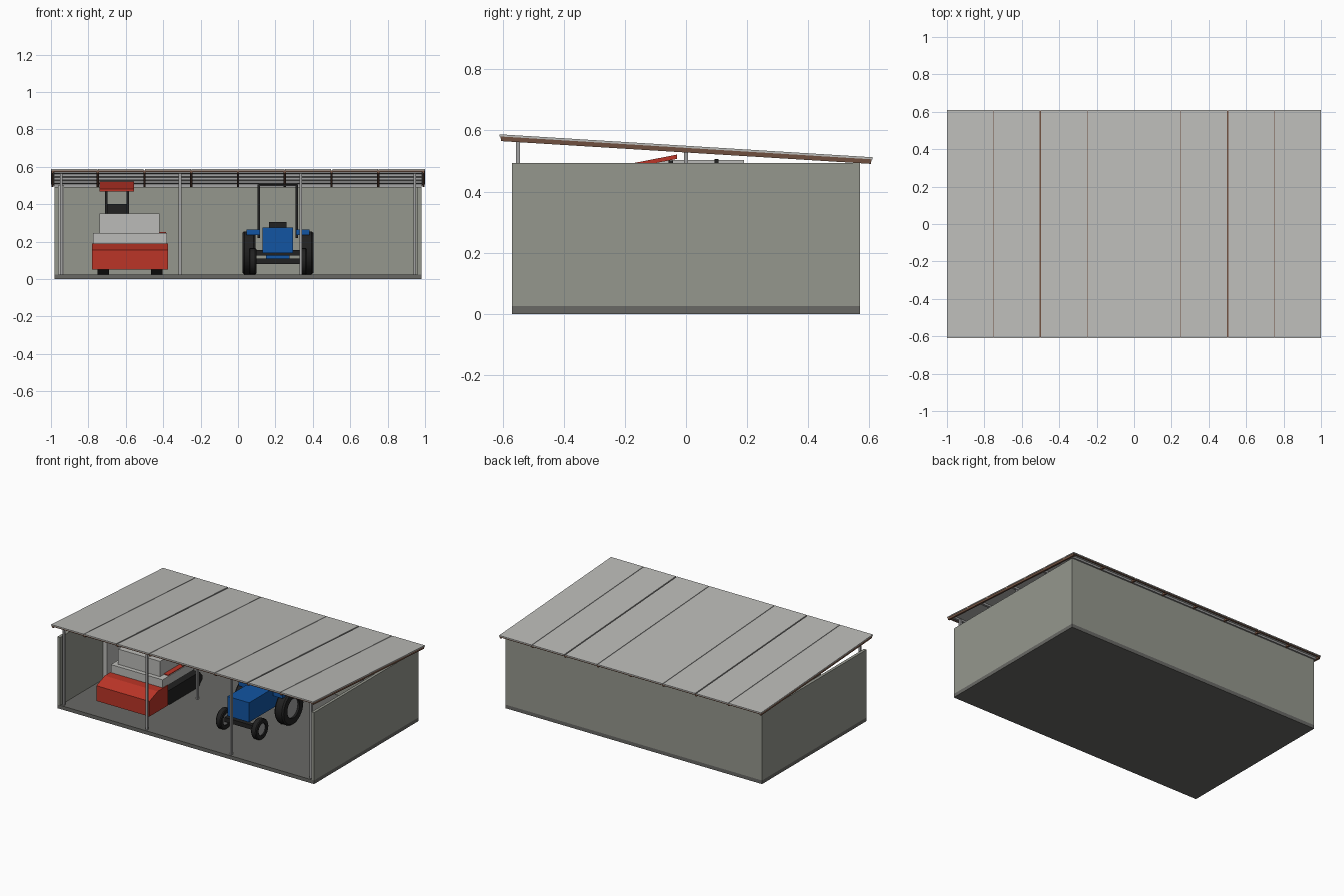
import bpy
import math
from mathutils import Vector

old = bpy.data.objects.get("Cube")
if old:
    bpy.data.objects.remove(old, do_unlink=True)


def material(name, r, g, b):
    m = bpy.data.materials.new(name)
    m.use_nodes = True
    m.diffuse_color = (r, g, b, 1)
    m.node_tree.nodes["Principled BSDF"].inputs["Base Color"].default_value = (r, g, b, 1)
    return m


WALL = material("wall grey", .30, .31, .27)
SLAB = material("concrete", .14, .14, .13)
ROOF = material("roof sheet", .50, .50, .48)
STEEL = material("steel", .36, .36, .36)
WOOD = material("brown timber", .16, .08, .05)
RED = material("red paint", .50, .035, .02)
BLUE = material("blue paint", .006, .09, .36)
WHITE = material("pale panel", .50, .50, .48)
BLACK = material("black rubber", .015, .015, .015)


def mesh(name, verts, faces, mat):
    me = bpy.data.meshes.new(name)
    me.from_pydata(verts, [], faces)
    me.materials.append(mat)
    ob = bpy.data.objects.new(name, me)
    bpy.context.collection.objects.link(ob)
    return ob


def extrude_x(name, x0, x1, profile, mat):
    """Side profile of (y, z) points, counter-clockwise seen from +x."""
    n = len(profile)
    verts = [(x0, y, z) for y, z in profile] + [(x1, y, z) for y, z in profile]
    faces = [tuple(reversed(range(n))), tuple(range(n, 2 * n))]
    faces += [(i, (i + 1) % n, n + (i + 1) % n, n + i) for i in range(n)]
    return mesh(name, verts, faces, mat)


def box(name, x0, x1, y0, y1, z0, z1, mat):
    return extrude_x(name, x0, x1, [(y0, z0), (y1, z0), (y1, z1), (y0, z1)], mat)


def roof_z(y):
    return .55 - .0615 * y


def sloped(name, x0, x1, y0, y1, top, bottom, mat):
    """Bar parallel to the roof, given as depths below the roof surface."""
    a, b = roof_z(y0), roof_z(y1)
    return extrude_x(name, x0, x1, [(y0, a - bottom), (y1, b - bottom),
                                    (y1, b - top), (y0, a - top)], mat)


def lathe_x(name, x, y, z, profile, mat, sides=24):
    """Ring around the x axis from (offset, radius) points, closed on itself."""
    n = len(profile)
    verts = []
    for i in range(sides):
        t = math.tau * i / sides
        verts += [(x + o, y + r * math.cos(t), z + r * math.sin(t)) for o, r in profile]
    faces = []
    for i in range(sides):
        j = (i + 1) % sides
        faces += [(i * n + k, i * n + (k + 1) % n, j * n + (k + 1) % n, j * n + k)
                  for k in range(n)]
    return mesh(name, verts, faces, mat)


def wheel(name, x, y, z, radius, half):
    hub = radius * .58
    lathe_x(name + "_tyre", x, y, z,
            [(-half, hub), (-half, radius * .93), (-half * .7, radius),
             (half * .7, radius), (half, radius * .93), (half, hub)], BLACK)
    rim = half * .6
    bpy.ops.mesh.primitive_cylinder_add(vertices=24, radius=hub, depth=rim * 2,
                                        location=(x, y, z),
                                        rotation=(0, math.pi / 2, 0))
    ob = bpy.context.object
    ob.name = name + "_rim"
    ob.data.materials.append(STEEL)


# Building shell
box("floor_slab", -.98, .98, -.57, .57, 0, .025, SLAB)
box("back_wall", -.98, .98, .55, .57, .025, .493, WALL)
for side, s in (("left", 1), ("right", -1)):
    box(side + "_wall", min(s * .98, s * .96), max(s * .98, s * .96),
        -.57, .55, .025, .493, WALL)
box("wall_cabinet", -.96, -.93, -.1, .19, .025, .503, WHITE)

# Posts
for row, y in (("front", -.55), ("middle", 0)):
    for i, x in enumerate((-.945, -.31, .335, .945)):
        box(f"{row}_post_{i}", x - .007, x + .007, y - .007, y + .007,
            .025, roof_z(y) - .02, STEEL)

# Roof sheets, with a wider gap every second joint away from the centre
for i in range(8):
    x0, x1 = -1 + i * .25, -.75 + i * .25
    g0 = .004 if i in (2, 6) else .002
    g1 = .004 if i in (1, 5) else .002
    sloped(f"roof_sheet_{i}", x0 + (g0 if i not in (0, 4) else 0),
           x1 - (g1 if i not in (3, 7) else 0), -.61, .61, 0, .007, ROOF)

# Roof timbers and purlins
for i in range(9):
    x = max(-.992, min(.992, -1 + i * .25))
    sloped(f"rafter_{i}", x - .006, x + .006, -.605, .605, .007, .022, WOOD)
for i, y in enumerate((-.57, -.3, 0, .3, .57)):
    sloped(f"purlin_{i}", -.985, .985, y - .009, y + .009, .0075, .02, STEEL)
for name, y in (("front_fascia", -.607), ("back_fascia", .601)):
    sloped(name, -.998, .998, y, y + .006, .007, .014, WOOD)

# Harvester: tracks, header and body
for side, x in (("left", -.435), ("right", -.72)):
    extrude_x(side + "_track", x - .03, x + .03,
              [(-.17, .025), (.15, .025), (.19, .065), (.19, .09), (.16, .125),
               (-.18, .125), (-.21, .095), (-.21, .06)], BLACK)
extrude_x("harvester_header", -.78, -.375,
          [(-.43, .05), (-.23, .05), (-.23, .19), (-.34, .19), (-.43, .155)], RED)
box("harvester_chassis", -.68, -.475, -.23, .2, .07, .19, BLACK)
box("harvester_lower_body", -.775, -.38, -.28, .25, .185, .245, WHITE)
box("harvester_upper_body", -.74, -.42, -.25, .22, .245, .35, WHITE)
box("harvester_side_rail", -.42, -.385, -.21, .1, .245, .25, RED)

# Harvester: seat, canopy frame and canopy
box("harvester_seat", -.7, -.59, -.12, -.02, .35, .4, BLACK)
for side, x in (("left", -.59), ("right", -.705)):
    for end, y, top in (("front", -.2, .473), ("rear", -.05, .502)):
        box(f"canopy_{end}_{side}_post", x - .007, x + .007, y - .007, y + .007,
            .35, top, BLACK)
extrude_x("harvester_canopy", -.74, -.555,
          [(-.23, .468), (-.03, .507), (-.03, .521), (-.23, .482)], RED)

# Tractor body
box("tractor_hood", .13, .295, -.3, .06, .14, .275, BLUE)
box("tractor_rear_body", .15, .275, .06, .14, .1, .22, BLUE)
box("tractor_seat", .165, .26, 0, .1, .275, .305, BLACK)
for name, y, z, half in (("front_axle", -.26, .095, .13), ("rear_axle", .03, .14, .16)):
    box(name, .213 - half, .213 + half, y - .015, y + .015, z - .015, z + .015, BLACK)

# Tractor wheels, fenders and roll bar
for side, s in (("left", 1), ("right", -1)):
    wheel("front_" + side, .213 + s * .135, -.26, .095, .07, .02)
    wheel("rear_" + side, .213 + s * .155, .03, .14, .115, .035)
    x = .213 + s * .132
    box(side + "_fender", x - .036, x + .036, -.06, .12, .235, .265, BLUE)
    x = .213 + s * .102
    box(side + "_roll_post", x - .007, x + .007, .093, .107, .22, .505, BLACK)
box("roll_bar_top", .111, .315, .093, .107, .495, .507, BLACK)

# Crisp edges on the round parts
bpy.ops.object.select_all(action='DESELECT')
for ob in bpy.context.collection.objects:
    if ob.name.endswith(("_tyre", "_rim")):
        ob.select_set(True)
        bpy.context.view_layer.objects.active = ob
bpy.ops.object.shade_smooth_by_angle(angle=math.radians(30))
